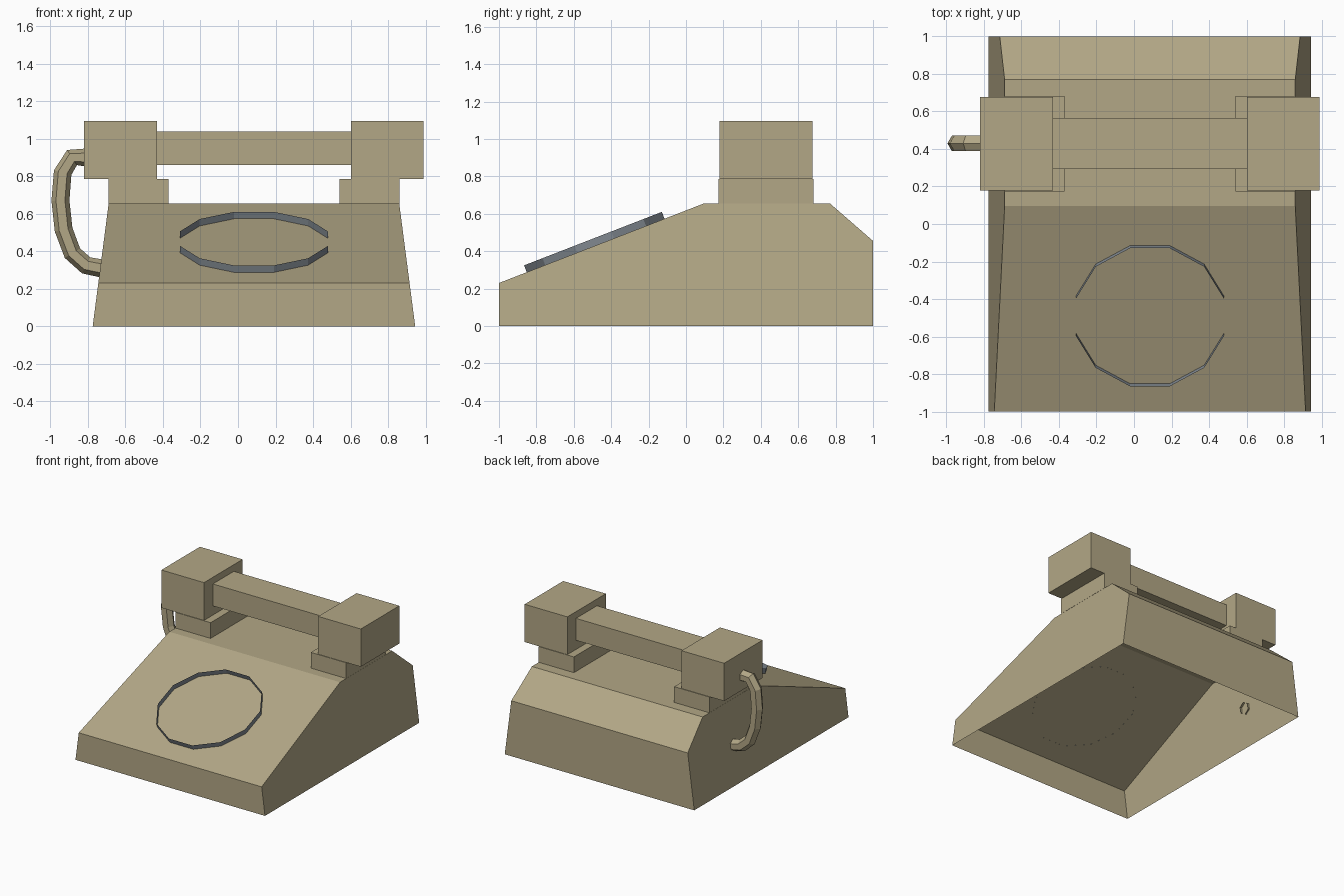
import bpy
import bmesh
from math import sin, cos, pi, radians
from mathutils import Vector, Matrix

if "Cube" in bpy.data.objects:
    bpy.data.objects.remove(bpy.data.objects["Cube"], do_unlink=True)


def make_material(name, rgb):
    mat = bpy.data.materials.new(name)
    mat.use_nodes = True
    mat.diffuse_color = (*rgb, 1)
    mat.node_tree.nodes["Principled BSDF"].inputs["Base Color"].default_value = (*rgb, 1)
    return mat


TAN = make_material("tan_plastic", (0.45, 0.39, 0.24))
BLUE_GREY = make_material("blue_grey_trim", (0.22, 0.25, 0.28))
CENTRE_X = 0.085


def finish(bm, name, mat):
    bmesh.ops.recalc_face_normals(bm, faces=bm.faces)
    mesh = bpy.data.meshes.new(name)
    bm.to_mesh(mesh)
    bm.free()
    mesh.materials.append(mat)
    obj = bpy.data.objects.new(name, mesh)
    bpy.context.collection.objects.link(obj)
    return obj


def box(name, xs, ys, zs):
    bm = bmesh.new()
    size = [r[1] - r[0] for r in (xs, ys, zs)]
    mid = [(r[0] + r[1]) / 2 for r in (xs, ys, zs)]
    bmesh.ops.create_cube(bm, size=1, matrix=Matrix.Translation(mid) @ Matrix.Diagonal((*size, 1)))
    return finish(bm, name, TAN)


def bridge(bm, loop_a, loop_b, closed=True):
    n = len(loop_a)
    for i in range(n if closed else n - 1):
        j = (i + 1) % n
        bm.faces.new((loop_a[i], loop_a[j], loop_b[j], loop_b[i]))


# Wedge housing: tapered side profile, open underneath
profile = [(-1, 0), (-1, 0.23), (0.095, 0.655), (0.77, 0.655), (1, 0.455), (1, 0)]
bm = bmesh.new()
sides = []
for s in (-1, 1):
    sides.append([bm.verts.new((CENTRE_X + s * (0.86 - 0.13 * z), y, z)) for y, z in profile])
    bm.faces.new(sides[-1])
bridge(bm, *sides, closed=False)
finish(bm, "housing", TAN)

# Cradles and handset ends, mirrored about the housing centre
for side, s in (("right", -1), ("left", 1)):
    def span(a, b):
        return sorted((CENTRE_X + s * a, CENTRE_X + s * b))
    box(side + "_cradle", span(0.455, 0.775), (0.173, 0.682), (0.656, 0.785))
    box(side + "_handset_end", span(0.518, 0.905), (0.178, 0.677), (0.785, 1.095))
box("handset_grip", (-0.433, 0.605), (0.293, 0.565), (0.86, 1.04))

# Dial rim: open twelve-sided band standing on the slope
bm = bmesh.new()
rims = [[bm.verts.new((0.409 * cos(a), 0.409 * sin(a), h))
         for a in [radians(15 + 30 * i) for i in range(12)]] for h in (0, 0.04)]
bridge(bm, *rims)
dial = finish(bm, "dial_rim", BLUE_GREY)
dial.location = (CENTRE_X, -0.483, 0.43)
dial.rotation_euler.x = radians(21.2)

# Cord: open hexagonal tube from the handset end to the housing side
path = [Vector((x, 0.43, z)) for x, z in (
    (-0.81, 0.9), (-0.885, 0.9), (-0.935, 0.82), (-0.947, 0.67),
    (-0.93, 0.515), (-0.883, 0.39), (-0.81, 0.325), (-0.72, 0.307))]
bm = bmesh.new()
rings = []
for i, p in enumerate(path):
    tangent = (path[min(i + 1, len(path) - 1)] - path[max(i - 1, 0)]).normalized()
    across = Vector((0, 1, 0))
    outward = tangent.cross(across)
    rings.append([bm.verts.new(p + 0.048 * (outward * cos(k * pi / 3) + across * sin(k * pi / 3)))
                  for k in range(6)])
for a, b in zip(rings, rings[1:]):
    bridge(bm, a, b)
finish(bm, "cord", TAN)
